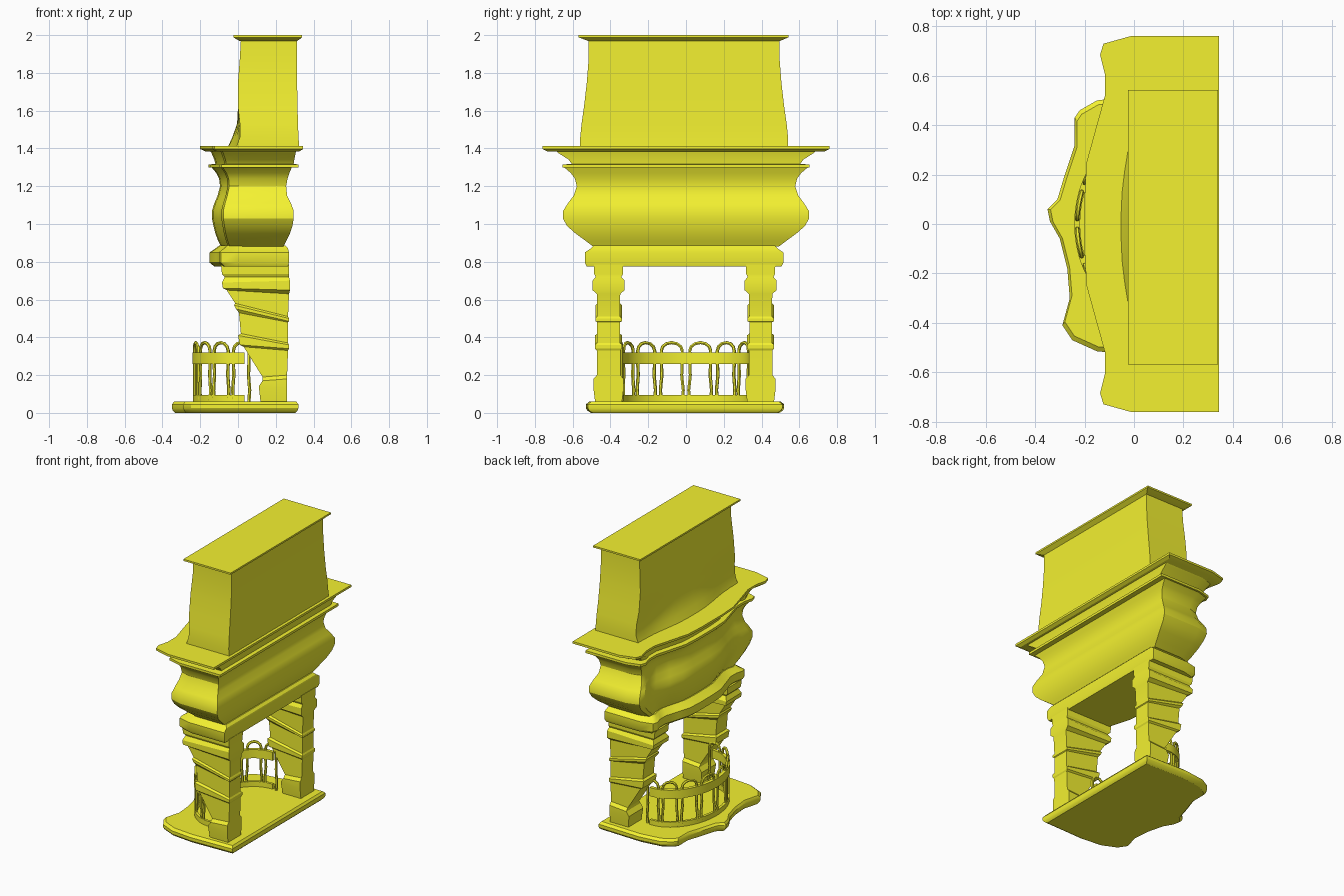
import bpy, math

if "Cube" in bpy.data.objects:
    bpy.data.objects.remove(bpy.data.objects["Cube"])

mat = bpy.data.materials.new("yellow_paint")
mat.diffuse_color = (0.9, 0.88, 0.03, 1)
mat.use_nodes = True
mat.node_tree.nodes["Principled BSDF"].inputs["Base Color"].default_value = mat.diffuse_color


def finish(ob, angle=30):
    ob.data.materials.append(mat)
    bpy.ops.object.select_all(action='DESELECT')
    ob.select_set(True)
    bpy.context.view_layer.objects.active = ob
    if ob.type == 'CURVE':
        bpy.ops.object.convert(target='MESH')
    bpy.ops.object.shade_smooth_by_angle(angle=math.radians(angle))


def loft(name, rings, angle=30):
    """Skin a stack of equal-sized closed rings and cap both ends."""
    n = len(rings[0])
    verts = [p for r in rings for p in r]
    faces = [(k * n + i, k * n + (i + 1) % n, (k + 1) * n + (i + 1) % n, (k + 1) * n + i)
             for k in range(len(rings) - 1) for i in range(n)]
    faces += [tuple(reversed(range(n))), tuple(range(len(verts) - n, len(verts)))]
    me = bpy.data.meshes.new(name)
    me.from_pydata(verts, [], faces)
    ob = bpy.data.objects.new(name, me)
    bpy.context.collection.objects.link(ob)
    bpy.context.view_layer.objects.active = ob
    bpy.ops.object.mode_set(mode='EDIT')
    bpy.ops.mesh.select_all(action='SELECT')
    bpy.ops.mesh.normals_make_consistent(inside=False)
    bpy.ops.object.mode_set(mode='OBJECT')
    finish(ob, angle)
    return ob


def outline(z, hy, xe, xc, xb, weights, y0=0):
    """Plan outline: straight back at xb, shaped front between xe (ends) and xc (middle)."""
    half = [(s * hy, xe + w * (xc - xe)) for s, w in weights]
    front = half + [(-y, x) for y, x in reversed(half)]
    return [(xb, y0 + hy, z)] + [(x, y0 + y, z) for y, x in front] + [(xb, y0 - hy, z)]


SERPENTINE = [(1, .66), (.96, .86), (.9, .885), (.8, .85), (.68, .85),
              (.5, .92), (.33, .985), (.15, 1)]
BOW = [(1, 0), (.85, .05), (.7, .15), (.55, .4), (.4, .7), (.25, .92), (.1, 1)]

# Hearth slab with an uneven bowed front
plan = [(.32, .51), (.0, .52), (-.15, .50), (-.22, .46), (-.24, .43), (-.24, .32),
        (-.28, .2), (-.31, .1), (-.35, .06), (-.34, .01), (-.30, -.06), (-.27, -.18),
        (-.26, -.3), (-.29, -.41), (-.25, -.47), (-.15, -.515), (.0, -.53), (.32, -.52)]
loft("hearth_slab", [[(x * s, y * s, z) for x, y in plan]
                     for z, s in [(0, .95), (.012, .985), (.025, 1), (.045, 1), (.06, .965)]])

# Raked legs: front x, front z, back x, back z, half width
leg = [(.12, .05, .26, .05, .07), (.11, .14, .26, .13, .08), (.13, .17, .26, .18, .08),
       (.13, .19, .26, .2, .062), (.03, .35, .265, .33, .062), (.01, .36, .27, .34, .072),
       (0, .41, .27, .36, .072), (.015, .42, .265, .37, .06), (.005, .53, .265, .48, .06),
       (-.01, .55, .27, .485, .07), (-.02, .57, .27, .5, .07), (-.015, .58, .265, .51, .06),
       (-.06, .65, .27, .63, .062), (-.08, .66, .275, .65, .085), (-.085, .69, .275, .7, .085),
       (-.07, .72, .27, .72, .068), (-.085, .735, .27, .735, .076), (-.09, .785, .27, .785, .078)]
for side, yc in (("right", .395), ("left", -.41)):
    loft(side + "_leg", [[(xf, yc - w, zf), (xf, yc + w, zf), (xb, yc + w, zb), (xb, yc - w, zb)]
                         for xf, zf, xb, zb, w in leg], 20)

# Lintel: z, half length, front x, back x
loft("lintel", [outline(z, hy, xb, xc, xb, SERPENTINE, -.01) for z, hy, xc, xb in
                [(.775, .515, -.125, .265), (.795, .525, -.15, .27), (.85, .525, -.15, .27),
                 (.87, .495, -.12, .265), (.885, .48, -.1, .25)]])

# Swelling overmantel body
loft("overmantel", [outline(z, hy, xb, xc, xb, SERPENTINE) for z, hy, xc, xb in
                    [(.88, .49, -.09, .24), (.91, .53, -.105, .255), (.95, .585, -.12, .275),
                     (.99, .63, -.13, .288), (1.03, .652, -.138, .295), (1.07, .65, -.138, .295),
                     (1.11, .625, -.125, .28), (1.15, .595, -.108, .26), (1.2, .578, -.095, .255),
                     (1.24, .588, -.1, .262), (1.27, .61, -.115, .272), (1.3, .645, -.14, .285)]])

# Moulding lip and flared cornice under the shelf
loft("cornice", [outline(z, hy, xb, xc, xb, SERPENTINE) for z, hy, xc, xb in
                 [(1.298, .655, -.155, .32), (1.315, .655, -.155, .32), (1.318, .605, -.12, .295),
                  (1.34, .62, -.125, .298), (1.375, .675, -.14, .305), (1.392, .69, -.15, .31)]])

# Mantel shelf
loft("mantel_shelf", [outline(z, hy, xb, xc, xb, SERPENTINE) for z, hy, xc, xb in
                      [(1.385, .735, -.175, .325), (1.397, .76, -.2, .345), (1.412, .76, -.2, .345)]])

# Chimney hood: z, half length, corner x, middle x, back x
loft("chimney_hood", [outline(z, hy, xe, xc, xb, BOW, -.01) for z, hy, xe, xc, xb in
                      [(1.405, .55, -.01, -.055, .325), (1.46, .55, .01, -.03, .32),
                       (1.53, .543, .01, -.005, .318), (1.62, .53, 0, 0, .315),
                       (1.75, .515, 0, 0, .313), (1.88, .505, .01, .01, .312),
                       (1.975, .505, .015, .015, .312)]])

# Flared cap
loft("chimney_cap", [[(a, -c, z), (a, b, z), (d, b, z), (d, -c, z)] for z, a, d, b, c in
                     [(1.968, .01, .312, .495, .515), (1.988, -.025, .34, .542, .568),
                      (2.0, -.025, .34, .542, .568)]])


def arc(deg, r=0):
    """Point on the curved fender line, pushed outward by r."""
    a = math.radians(deg)
    return .02 - (.25 + r) * math.cos(a), (.345 + r) * math.sin(a)


# Fender band and bottom rail
for name, z0, z1, t in (("fender_band", .26, .32, .012), ("fender_foot_rail", .06, .095, .009)):
    loft(name, [[(*arc(d, -t), z0), (*arc(d, t), z0), (*arc(d, t), z1), (*arc(d, -t), z1)]
                for d in range(-93, 94, 6)])

# Fender hoops: arched bars standing on the slab
cu = bpy.data.curves.new("fender_hoops", 'CURVE')
cu.dimensions = '3D'
cu.bevel_depth = .009
cu.bevel_resolution = 1
cu.use_fill_caps = True
STEP = 25.5
for k in range(8):
    mid, w = (k - 3.5) * STEP, STEP * .37
    pts = [(-w, .06), (-w * 1.1, .12), (-w * .95, .2), (-w, .26), (-w, .33)]
    top = [(-w * math.cos(math.radians(q)), .33 + .042 * math.sin(math.radians(q)))
           for q in (30, 60, 90)]
    pts = pts + top
    pts += [(-d, z) for d, z in reversed(pts[:-1])]
    sp = cu.splines.new('POLY')
    sp.points.add(len(pts) - 1)
    for p, (d, z) in zip(sp.points, pts):
        p.co = (*arc(mid + d), z, 1)
hoops = bpy.data.objects.new("fender_hoops", cu)
bpy.context.collection.objects.link(hoops)
finish(hoops, 50)
